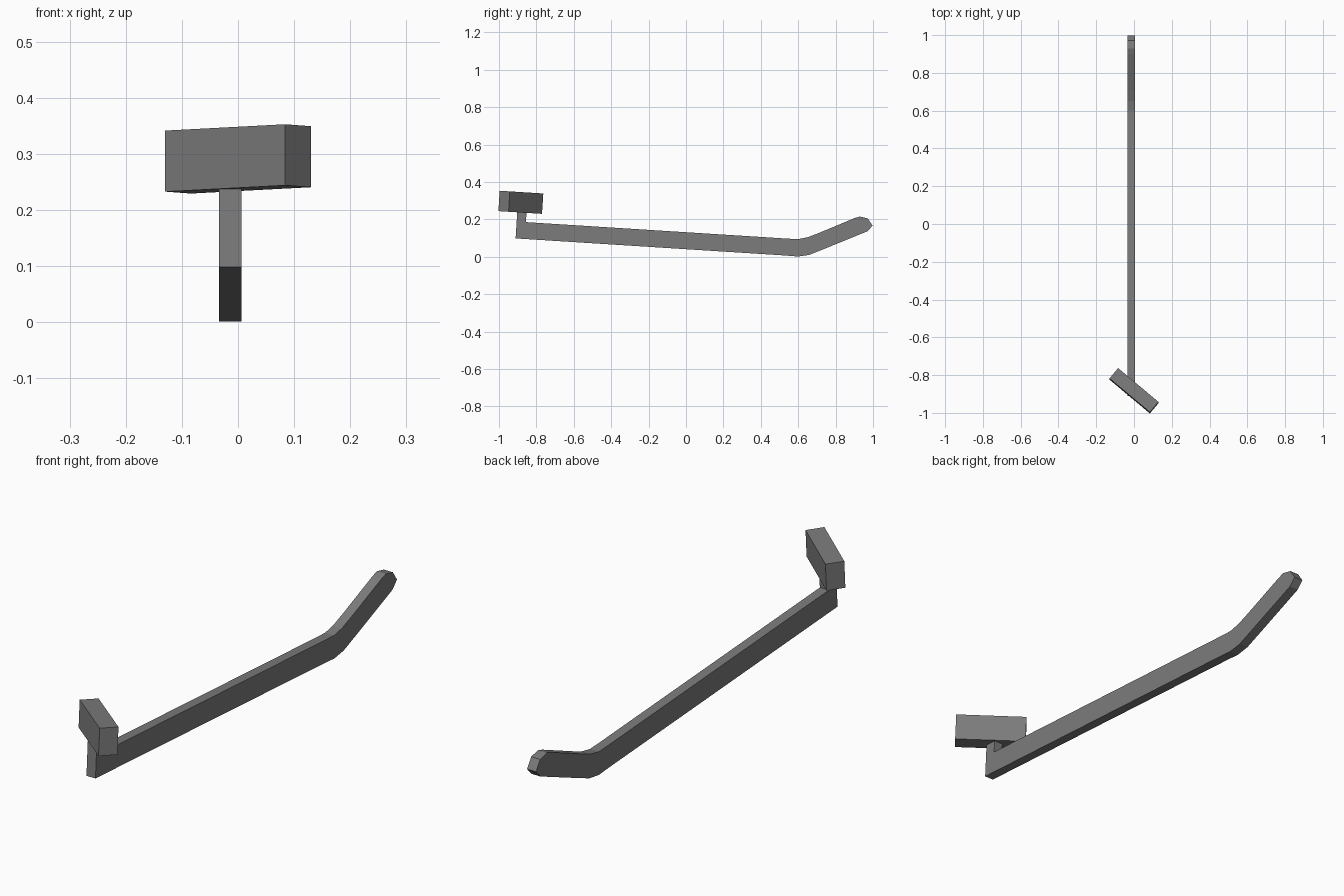
import bpy
import bmesh
from math import radians
from mathutils import Matrix, Vector

cube = bpy.data.objects.get("Cube")
if cube:
    bpy.data.objects.remove(cube, do_unlink=True)

# Single grey finish
grey = bpy.data.materials.new("mid_grey")
grey.use_nodes = True
colour = (0.2, 0.2, 0.2, 1)
grey.diffuse_color = colour
grey.node_tree.nodes["Principled BSDF"].inputs["Base Color"].default_value = colour


def add_object(name, bm):
    bmesh.ops.recalc_face_normals(bm, faces=bm.faces[:])
    mesh = bpy.data.meshes.new(name)
    bm.to_mesh(mesh)
    bm.free()
    mesh.materials.append(grey)
    obj = bpy.data.objects.new(name, mesh)
    bpy.context.collection.objects.link(obj)
    return obj


def extrude_profile(name, points, x0, x1):
    """Extrude a (y, z) outline along x."""
    bm = bmesh.new()
    face = bm.faces.new([bm.verts.new((x0, y, z)) for y, z in points])
    ext = bmesh.ops.extrude_face_region(bm, geom=[face])
    moved = [v for v in ext["geom"] if isinstance(v, bmesh.types.BMVert)]
    bmesh.ops.translate(bm, verts=moved, vec=(x1 - x0, 0, 0))
    return add_object(name, bm)


# Long bar with upright post at the front and a bent, rounded tip
outline = [
    (-0.911, 0.098), (0.54, 0.006), (0.60, 0.001), (0.66, 0.010),
    (0.73, 0.038), (0.97, 0.136), (0.998, 0.166), (0.972, 0.205),
    (0.928, 0.215), (0.90, 0.206), (0.71, 0.127), (0.65, 0.104),
    (0.60, 0.094), (0.54, 0.097), (-0.856, 0.185), (-0.851, 0.258),
    (-0.901, 0.261),
]
extrude_profile("arm_with_post", outline, -0.034, 0.006)

# Head block, turned on the post and tilted with the bar
bm = bmesh.new()
bmesh.ops.create_cube(bm, size=1)
pose = (Matrix.Translation(Vector((0, -0.883, 0.291)))
        @ Matrix.Rotation(radians(-3.6), 4, "X")
        @ Matrix.Rotation(radians(-40), 4, "Z")
        @ Matrix.Diagonal((0.279, 0.071, 0.109, 1)))
bmesh.ops.transform(bm, matrix=pose, verts=bm.verts[:])
add_object("head_block", bm)
